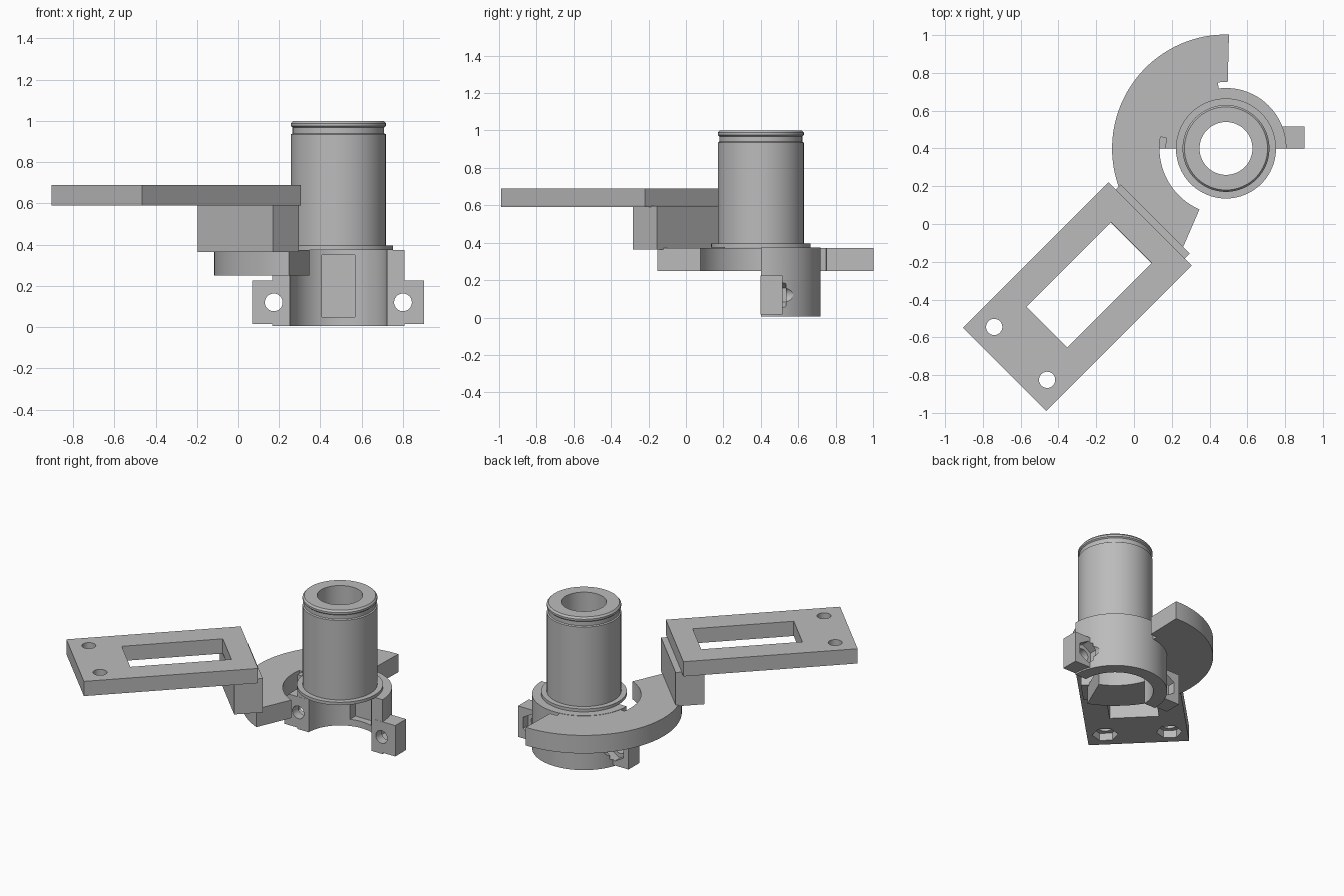
import bpy, bmesh, math
from mathutils import Matrix, Vector

cube = bpy.data.objects.get("Cube")
if cube:
    bpy.data.objects.remove(cube, do_unlink=True)

grey = bpy.data.materials.new("plain grey")
grey.use_nodes = True
COLOUR = (0.5, 0.5, 0.5, 1)
grey.diffuse_color = COLOUR
grey.node_tree.nodes["Principled BSDF"].inputs["Base Color"].default_value = COLOUR

CX, CY = 0.487, 0.4          # tube axis
DIAG = math.radians(45)      # plate direction


def finish(name, bm):
    bmesh.ops.recalc_face_normals(bm, faces=bm.faces)
    mesh = bpy.data.meshes.new(name)
    bm.to_mesh(mesh)
    bm.free()
    mesh.materials.append(grey)
    obj = bpy.data.objects.new(name, mesh)
    bpy.context.collection.objects.link(obj)
    return obj


def prism(name, points, z0, z1):
    bm = bmesh.new()
    face = bm.faces.new([bm.verts.new((x, y, z0)) for x, y in points])
    top = bmesh.ops.extrude_face_region(bm, geom=[face])["geom"]
    verts = [v for v in top if isinstance(v, bmesh.types.BMVert)]
    bmesh.ops.translate(bm, verts=verts, vec=(0, 0, z1 - z0))
    return finish(name, bm)


def sector(name, r_in, r_out, a0, a1, z0, z1, steps=48):
    angles = [math.radians(a0 + (a1 - a0) * i / steps) for i in range(steps + 1)]
    arc = lambda r, seq: [(CX + r * math.cos(a), CY + r * math.sin(a)) for a in seq]
    return prism(name, arc(r_out, angles) + arc(r_in, reversed(angles)), z0, z1)


def box(name, centre, size, angle=0):
    bm = bmesh.new()
    bmesh.ops.create_cube(bm, size=1, matrix=Matrix.Translation(centre)
                          @ Matrix.Rotation(angle, 4, 'Z') @ Matrix.Diagonal((*size, 1)))
    return finish(name, bm)


def rod(name, start, end, radius, sides=32, spin=0):
    a, b = Vector(start), Vector(end)
    turn = (b - a).to_track_quat('Z', 'Y').to_matrix().to_4x4()
    bm = bmesh.new()
    bmesh.ops.create_cone(bm, cap_ends=True, segments=sides, radius1=radius, radius2=radius,
                          depth=(b - a).length, matrix=Matrix.Translation((a + b) / 2)
                          @ turn @ Matrix.Rotation(spin, 4, 'Z'))
    return finish(name, bm)


def combine(obj, other, operation):
    mod = obj.modifiers.new("cut", 'BOOLEAN')
    mod.operation, mod.solver, mod.object = operation, 'EXACT', other
    graph = bpy.context.evaluated_depsgraph_get()
    mesh = bpy.data.meshes.new_from_object(obj.evaluated_get(graph))
    obj.modifiers.clear()
    obj.data = mesh
    bpy.data.objects.remove(other, do_unlink=True)


def smooth(obj):
    bpy.ops.object.select_all(action='DESELECT')
    obj.select_set(True)
    bpy.context.view_layer.objects.active = obj
    bpy.ops.object.shade_smooth_by_angle(angle=math.radians(30))


# Hollow tube with flange, snap groove and rounded lip
profile = [(0.14, 0.375), (0.265, 0.375), (0.265, 0.395), (0.23, 0.395), (0.23, 0.935),
           (0.222, 0.94), (0.222, 0.968), (0.23, 0.975), (0.23, 0.988), (0.22, 1.0), (0.14, 1.0)]
bm = bmesh.new()
ring = [bm.verts.new((CX + r, CY, z)) for r, z in profile]
edges = [bm.edges.new((ring[i - 1], ring[i])) for i in range(len(ring))]
bmesh.ops.spin(bm, geom=ring + edges, cent=(CX, CY, 0), axis=(0, 0, 1),
               angle=math.tau, steps=64)
bmesh.ops.remove_doubles(bm, verts=bm.verts, dist=0.0001)
tube = finish("tube", bm)

# Half-round clamp with two bolted lugs
clamp = sector("clamp", 0.235, 0.32, 0, 180, 0.005, 0.375)
for side in (-1, 1):
    lug = box("lug", (CX + side * 0.338, CY + 0.057, 0.12), (0.156, 0.116, 0.21))
    combine(clamp, lug, 'UNION')
for side in (-1, 1):
    x = CX + side * 0.313
    combine(clamp, rod("bolt_cut", (x, 0.3, 0.12), (x, 0.8, 0.12), 0.043), 'DIFFERENCE')
    combine(clamp, rod("nut_cut", (x, 0.46, 0.12), (x, 0.535, 0.12), 0.075, 6), 'DIFFERENCE')
combine(clamp, box("recess_cut", (CX, CY + 0.18, 0.2), (0.16, 0.2, 0.3)), 'DIFFERENCE')

# Curved arm and the web joining it to the clamp
arm = sector("curved_arm", 0.352, 0.603, 88.5, 246.5, 0.25, 0.373, 72)
web = sector("arm_web", 0.31, 0.36, 97, 170, 0.25, 0.373)

# Riser block between arm and plate
block = box("riser_block", (0.05, -0.037, 0.48), (0.18, 0.517, 0.23), DIAG)

# Mounting plate with window, bolt holes and nut pockets beneath
plate = box("mounting_plate", (-0.3, -0.385, 0.64), (1.09, 0.622, 0.1), DIAG)
combine(plate, box("window_cut", (-0.237, -0.322, 0.64), (0.632, 0.304, 0.3), DIAG), 'DIFFERENCE')
for side in (-1, 1):
    x, y = -0.6 + side * 0.14, -0.685 - side * 0.14
    combine(plate, rod("hole_cut", (x, y, 0.5), (x, y, 0.8), 0.043), 'DIFFERENCE')
    combine(plate, rod("pocket_cut", (x, y, 0.5), (x, y, 0.64), 0.08, 6, DIAG), 'DIFFERENCE')

for part in (tube, clamp, arm, web, block, plate):
    smooth(part)
